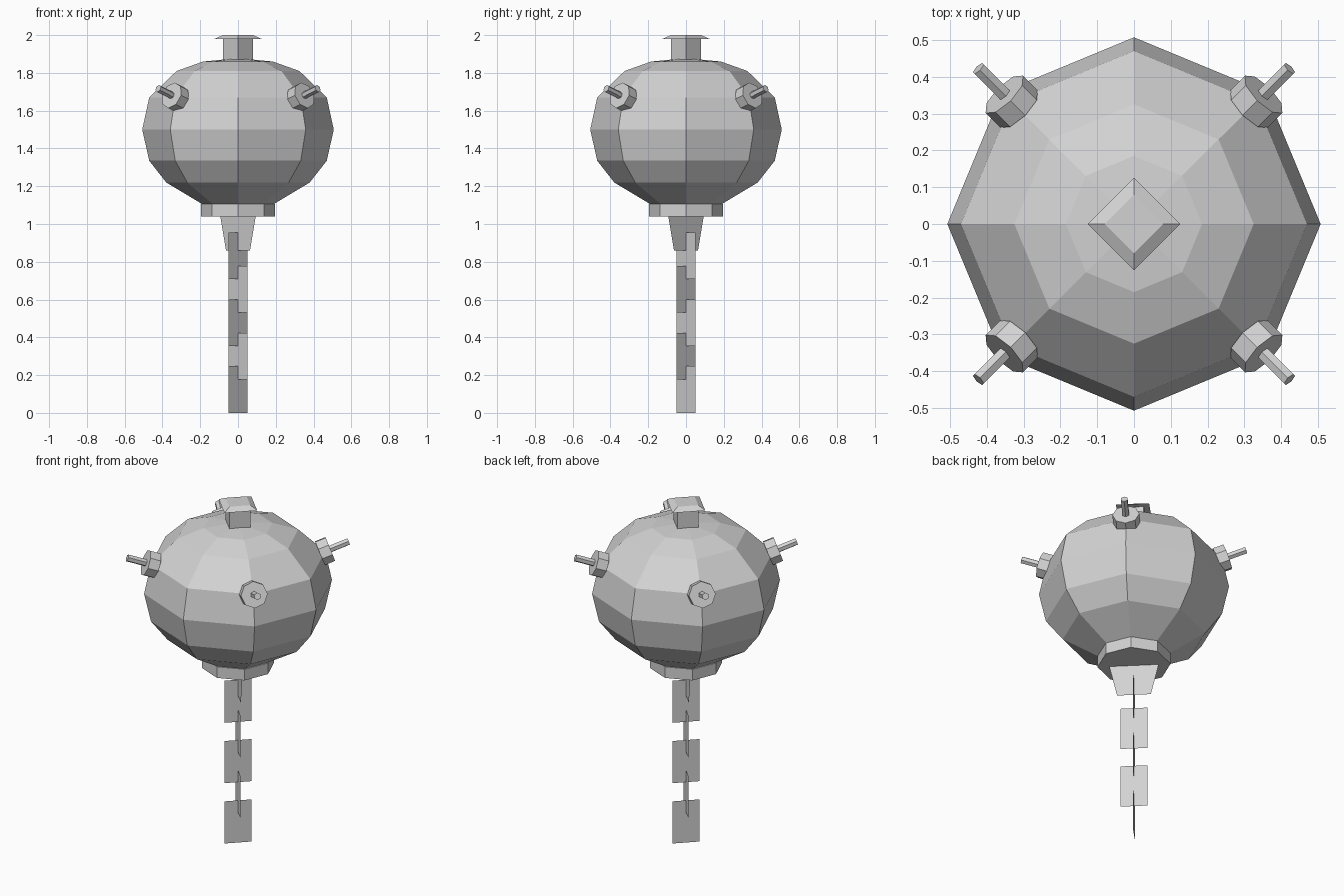
import bpy
import bmesh
from math import cos, sin, pi, radians
from mathutils import Matrix, Vector

cube = bpy.data.objects.get("Cube")
if cube:
    bpy.data.objects.remove(cube, do_unlink=True)

grey = bpy.data.materials.new("plain_grey")
grey.use_nodes = True
colour = (0.65, 0.65, 0.65, 1)
grey.diffuse_color = colour
grey.node_tree.nodes["Principled BSDF"].inputs["Base Color"].default_value = colour


def finish(name, bm, matrix=None):
    """Turn a bmesh into a flat-shaded grey object."""
    if matrix:
        bm.transform(matrix)
    mesh = bpy.data.meshes.new(name)
    bm.to_mesh(mesh)
    bm.free()
    mesh.materials.append(grey)
    obj = bpy.data.objects.new(name, mesh)
    bpy.context.collection.objects.link(obj)
    return obj


def lathe(name, profile, sides, matrix=None):
    """Closed faceted solid from (radius, height) pairs, corners on the axes."""
    bm = bmesh.new()
    rings = []
    for r, z in profile:
        angles = [2 * pi * i / sides for i in range(sides)]
        rings.append([bm.verts.new((r * cos(a), r * sin(a), z)) for a in angles])
    for low, high in zip(rings, rings[1:]):
        for i in range(sides):
            j = (i + 1) % sides
            bm.faces.new((low[i], low[j], high[j], high[i]))
    bm.faces.new(reversed(rings[0]))
    bm.faces.new(rings[-1])
    return finish(name, bm, matrix)


def plate(name, bottom, top, low_half, high_half, angle):
    """Thin upright sheet turned about the vertical axis."""
    bm = bmesh.new()
    corners = [(-low_half, bottom), (low_half, bottom),
               (high_half, top), (-high_half, top)]
    bm.faces.new([bm.verts.new((x, 0, z)) for x, z in corners])
    return finish(name, bm, Matrix.Rotation(radians(angle), 4, "Z"))


# Round body, eight sided
lathe("body", [(0.18, 1.1), (0.38, 1.22), (0.47, 1.335), (0.507, 1.5),
               (0.47, 1.67), (0.325, 1.81), (0.185, 1.86), (0.01, 1.877)], 8)

# Ring under the body
lathe("base_ring", [(0.195, 1.04), (0.195, 1.105)], 8)

# Square neck and flared cap on top
lathe("top_neck", [(0.08, 1.86), (0.08, 1.985)], 4)
lathe("top_cap", [(0.125, 1.98), (0.08, 2)], 4)

# Four collars with pins, pointing out and slightly up from the body centre
centre = Vector((0, 0, 1.5))
lift = radians(20)
corners = {"back_left": 45, "back_right": 135, "front_right": 225, "front_left": 315}
for place, degrees in corners.items():
    turn = Matrix.Rotation(radians(degrees), 4, "Z")
    tilt = Matrix.Rotation(pi / 2 - lift, 4, "Y")
    pose = Matrix.Translation(centre) @ turn @ tilt
    lathe("collar_" + place, [(0.072, 0.47), (0.072, 0.53)], 8, pose)
    lathe("pin_" + place, [(0.02, 0.5), (0.02, 0.636)], 6, pose)

# Tapered tang below the ring
plate("tang", 0.86, 1.04, 0.09, 0.132, -45)

# Chain of crossed flat links
link_height, step = 0.247, 0.177
for i in range(5):
    bottom = i * step
    plate("chain_link_%d" % (i + 1), bottom, bottom + link_height,
          0.072, 0.072, 45 if i % 2 == 0 else -45)
